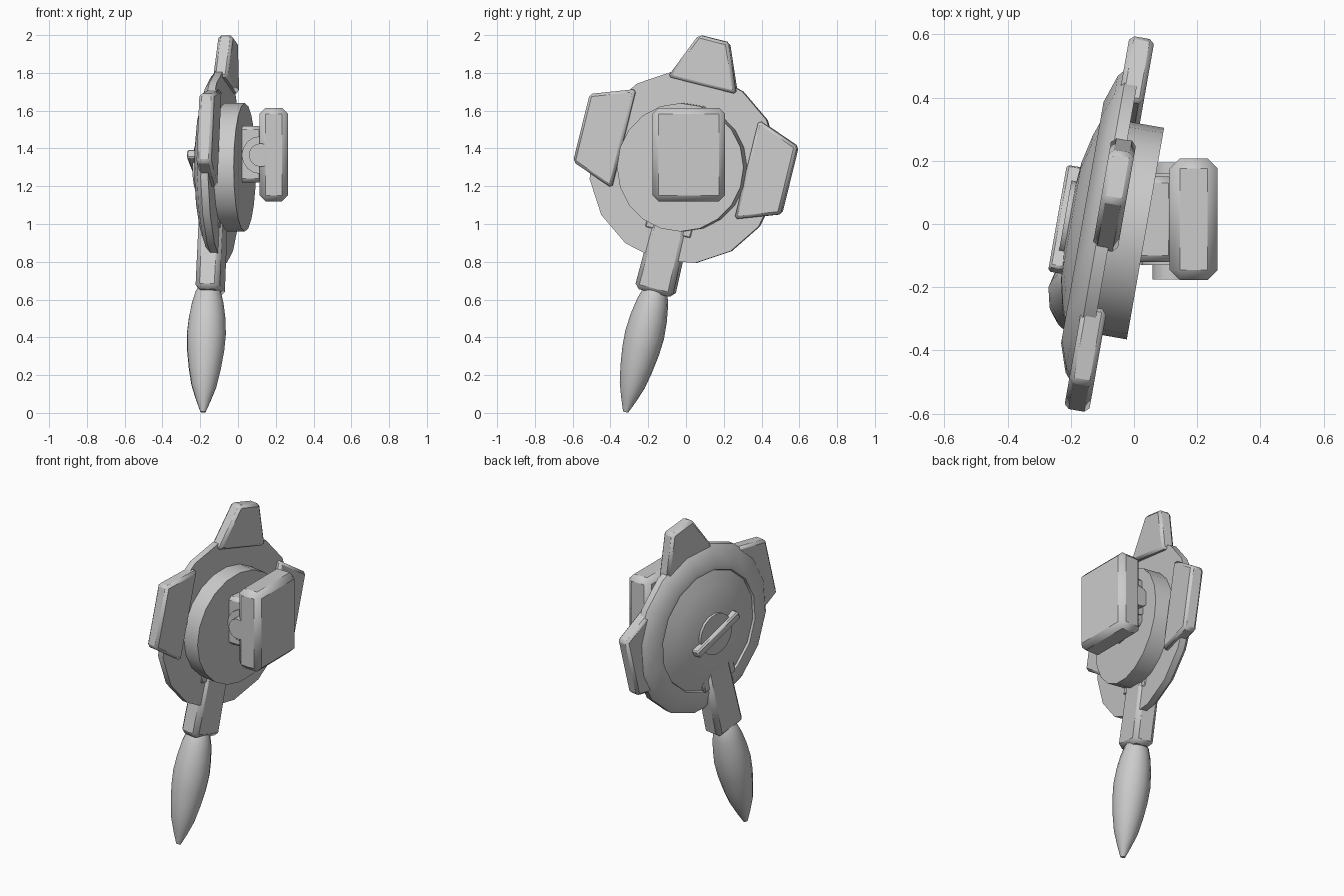
import bpy, bmesh
from math import radians, sin, cos, pi
from mathutils import Matrix, Vector

cube = bpy.data.objects.get("Cube")
if cube:
    bpy.data.objects.remove(cube)

grey = bpy.data.materials.new("light_grey")
grey.use_nodes = True
grey.diffuse_color = (0.6, 0.6, 0.6, 1)
grey.node_tree.nodes["Principled BSDF"].inputs["Base Color"].default_value = (0.6, 0.6, 0.6, 1)

# Wheel frame: local x is the wheel axis, turned slightly about the vertical
WHEEL = Matrix.Translation((-0.08, -0.01, 1.30)) @ Matrix.Rotation(radians(-10), 4, "Z")
AXLE = WHEEL @ Matrix.Rotation(pi / 2, 4, "Y")


def spoke(quarter, lift=0.0):
    """Frame whose z axis points outward along one of four spokes."""
    turn = Matrix.Rotation(radians(-14) + quarter * pi / 2, 4, "X")
    return WHEEL @ Matrix.Translation((0, 0.01 if lift else 0, lift)) @ turn


def finish(name, bm, frame, bevel=0.0, smooth=30):
    bmesh.ops.recalc_face_normals(bm, faces=bm.faces[:])
    mesh = bpy.data.meshes.new(name)
    bm.to_mesh(mesh)
    bm.free()
    mesh.transform(frame)
    mesh.materials.append(grey)
    ob = bpy.data.objects.new(name, mesh)
    bpy.context.collection.objects.link(ob)
    if bevel:
        mod = ob.modifiers.new("edge_bevel", "BEVEL")
        mod.width = bevel
        mod.segments = 1
    bpy.ops.object.select_all(action="DESELECT")
    ob.select_set(True)
    bpy.context.view_layer.objects.active = ob
    bpy.ops.object.shade_smooth_by_angle(angle=radians(smooth))
    return ob


def lathe(name, profile, sides, frame, phase=0.0, smooth=30):
    """Turn (height, radius) pairs about z, closing both ends."""
    bm = bmesh.new()
    rings = []
    for h, r in profile:
        angles = [radians(phase) + 2 * pi * i / sides for i in range(sides)]
        rings.append([bm.verts.new((r * cos(a), r * sin(a), h)) for a in angles])
    for low, high in zip(rings, rings[1:]):
        for i in range(sides):
            j = (i + 1) % sides
            bm.faces.new((low[i], low[j], high[j], high[i]))
    bm.faces.new(rings[0])
    bm.faces.new(rings[-1])
    return finish(name, bm, frame, smooth=smooth)


def taper(name, x, z, base, tip, frame, bevel=0.0):
    """Box spanning x and z, with its y width going from base to tip."""
    bm = bmesh.new()
    bmesh.ops.create_cube(bm, size=1)
    for v in bm.verts:
        width = tip if v.co.z > 0 else base
        v.co = Vector((x[v.co.x > 0], v.co.y * width, z[v.co.z > 0]))
    return finish(name, bm, frame, bevel, smooth=20)


# Wheel: domed dish with a raised ring, and a drum on its flat side
lathe("dish_ring", [(0.01, 0.51), (-0.03, 0.51), (-0.055, 0.48), (-0.085, 0.39),
                    (-0.083, 0.37), (-0.06, 0.36)], 16, AXLE, phase=7, smooth=40)
lathe("dish_dome", [(0.0, 0.365), (-0.07, 0.365), (-0.1, 0.28), (-0.12, 0.19),
                    (-0.13, 0.08), (-0.132, 0.01)], 16, AXLE, phase=7)
lathe("drum", [(0.0, 0.34), (0.118, 0.34)], 20, AXLE)

# Turn key in the middle of the dome
lathe("key_disc", [(-0.1, 0.125), (-0.142, 0.125)], 16, AXLE)
key = WHEEL @ Matrix.Rotation(radians(-24), 4, "X")
taper("key_bar", (-0.165, -0.11), (-0.025, 0.025), 0.36, 0.36, key, 0.008)

# Three trapezoid blades around the rim
for name, quarter, z, base, tip in (("top_blade", 0, (0.375, 0.63), 0.38, 0.165),
                                    ("back_blade", -1, (0.34, 0.575), 0.54, 0.37),
                                    ("front_blade", 1, (0.34, 0.575), 0.54, 0.37)):
    taper(name, (-0.04, 0.04), z, base, tip, spoke(quarter, 0.07), 0.015)

# Handle: collar, shaft and turned grip
handle = spoke(2)
taper("handle_collar", (-0.09, 0.015), (0.24, 0.36), 0.26, 0.26, handle, 0.01)
taper("handle_shaft", (-0.105, 0.025), (0.2, 0.685), 0.19, 0.21, handle, 0.025)
lathe("handle_grip", [(0.65, 0.05), (0.68, 0.068), (0.74, 0.085), (0.82, 0.098),
                      (0.91, 0.105), (1.0, 0.1), (1.1, 0.086), (1.19, 0.068),
                      (1.27, 0.04), (1.335, 0.014)], 14,
      handle @ Matrix.Translation((-0.05, 0, 0)), smooth=45)

# Mount: neck, hinge and chamfered block beside the drum
mid = Matrix.Translation((0, 0.015, 0))
taper("mount_neck", (0.0, 0.13), (1.22, 1.52), 0.27, 0.27, mid, 0.02)
hinge = Matrix.Translation((0.12, 0.01, 1.365)) @ Matrix.Rotation(pi / 2, 4, "X")
lathe("hinge_barrel", [(-0.15, 0.1), (0.14, 0.1)], 16, hinge)
lathe("hinge_pin", [(-0.185, 0.062), (0.185, 0.062)], 16, hinge)
taper("mount_block", (0.113, 0.265), (1.12, 1.615), 0.385, 0.385, mid, 0.032)
